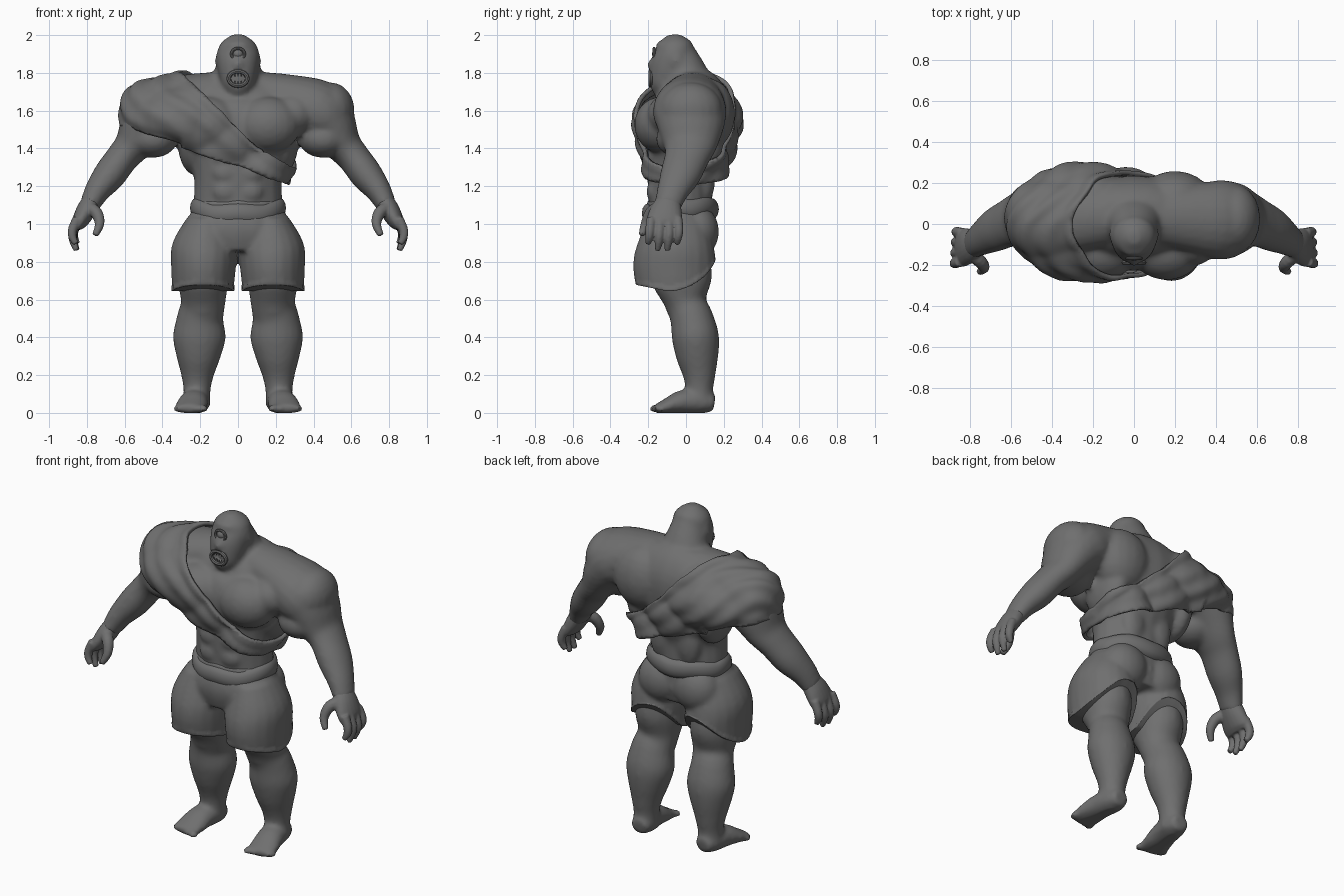
import bpy, bmesh, math
from mathutils import Vector, Matrix

cube = bpy.data.objects.get("Cube")
if cube:
    bpy.data.objects.remove(cube, do_unlink=True)

grey = bpy.data.materials.new("stone_grey")
grey.use_nodes = True
grey.diffuse_color = (.16, .16, .16, 1)
grey.node_tree.nodes["Principled BSDF"].inputs["Base Color"].default_value = (.16, .16, .16, 1)
SIDES = (1, -1)


def limb(bm, rows, side=1, ref=(0, 1, 0), closed=False, n=20, steps=4):
    """Loft of ellipses along a smooth path; a row is x, y, z, radius, radius along ref."""
    rows = [Vector(r) for r in rows]
    count = len(rows)
    ref = Vector(ref)

    def pick(i):
        return rows[i % count] if closed else rows[min(max(i, 0), count - 1)]

    stations = []
    for i in range(count if closed else count - 1):
        a, b, c, d = (pick(i + k) for k in (-1, 0, 1, 2))
        for s in range(steps):
            t = s / steps
            stations.append(b + (c - a) * (t / 2) + (a * 2 - b * 5 + c * 4 - d) * (t * t / 2)
                            + (b * 3 - a - c * 3 + d) * (t ** 3 / 2))
    if not closed:
        stations.append(rows[-1])
    total = len(stations)
    centres = [Vector(s[:3]) for s in stations]
    rings = []
    for i, s in enumerate(stations):
        if closed:
            along = centres[(i + 1) % total] - centres[i - 1]
        else:
            along = centres[min(i + 1, total - 1)] - centres[max(i - 1, 0)]
        along.normalize()
        v_axis = (ref - along * ref.dot(along)).normalized()
        u_axis = v_axis.cross(along)
        ring = []
        for k in range(n):
            ang = math.tau * k / n
            p = centres[i] + u_axis * (s[3] * math.cos(ang)) + v_axis * (s[4] * math.sin(ang))
            ring.append(bm.verts.new((p.x * side, p.y, p.z)))
        rings.append(ring)
    for i in range(total if closed else total - 1):
        r, q = rings[i], rings[(i + 1) % total]
        for k in range(n):
            bm.faces.new((r[k], r[(k + 1) % n], q[(k + 1) % n], q[k]))
    if not closed:
        bm.faces.new(rings[0])
        bm.faces.new(rings[-1])


def blob(bm, centre, radii, side=1):
    c = (centre[0] * side, centre[1], centre[2])
    bmesh.ops.create_uvsphere(bm, u_segments=20, v_segments=12, radius=1,
                              matrix=Matrix.Translation(c) @ Matrix.Diagonal((*radii, 1)))


def finish(name, bm, voxel=0, smooth=0):
    """Make the object; with a voxel size, fuse its parts into one skin."""
    bmesh.ops.recalc_face_normals(bm, faces=bm.faces)
    mesh = bpy.data.meshes.new(name)
    bm.to_mesh(mesh)
    bm.free()
    ob = bpy.data.objects.new(name, mesh)
    bpy.context.collection.objects.link(ob)
    if voxel:
        mod = ob.modifiers.new("fuse", 'REMESH')
        mod.mode = 'VOXEL'
        mod.voxel_size = voxel
        mod = ob.modifiers.new("soften", 'SMOOTH')
        mod.factor, mod.iterations = .5, smooth
        deps = bpy.context.evaluated_depsgraph_get()
        baked = bpy.data.meshes.new_from_object(ob.evaluated_get(deps))
        ob.modifiers.clear()
        ob.data = baked
    ob.data.materials.clear()
    ob.data.materials.append(grey)
    ob.data.polygons.foreach_set("use_smooth", [True] * len(ob.data.polygons))
    bpy.ops.object.select_all(action='DESELECT')
    ob.select_set(True)
    bpy.context.view_layer.objects.active = ob
    bpy.ops.object.shade_smooth_by_angle(angle=math.radians(40))
    return ob


# Body: torso, neck and head
bm = bmesh.new()
limb(bm, [(0, -.04, 1, .23, .17), (0, -.03, 1.12, .235, .17), (0, -.03, 1.25, .235, .175),
          (0, -.01, 1.38, .28, .2), (0, 0, 1.5, .34, .23), (0, .03, 1.62, .36, .21),
          (0, .03, 1.72, .3, .17), (0, .02, 1.79, .17, .11)])
limb(bm, [(0, .03, 1.68, .19, .14), (0, -.01, 1.8, .13, .12), (0, -.05, 1.9, .1, .1)])
limb(bm, [(0, -.125, 1.682, .05, .05), (0, -.115, 1.72, .08, .082), (0, -.1, 1.77, .096, .1),
          (0, -.08, 1.83, .109, .112), (0, -.06, 1.9, .113, .105), (0, -.065, 1.96, .09, .09),
          (0, -.07, 2.003, .03, .03)])
blob(bm, (0, -.18, 1.845), (.025, .027, .03))
blob(bm, (0, -.11, 1.95), (.07, .052, .02))
for z in (1.17, 1.27, 1.36):
    for s in SIDES:
        blob(bm, (.065, -.165, z), (.07, .045, .062), s)
for s in SIDES:
    # Chest, back and ears
    blob(bm, (.16, -.13, 1.525), (.175, .145, .15), s)
    blob(bm, (.29, -.06, 1.58), (.13, .145, .12), s)
    blob(bm, (.2, .12, 1.58), (.18, .14, .19), s)
    blob(bm, (.23, .04, 1.44), (.09, .16, .18), s)
    blob(bm, (.09, .1, 1.25), (.08, .055, .15), s)
    blob(bm, (.11, -.05, 1.865), (.012, .03, .036), s)
    # Shoulder and arm
    limb(bm, [(.05, .04, 1.7, .11, .13), (.25, .03, 1.675, .12, .16), (.41, .02, 1.605, .165, .195),
              (.49, .025, 1.525, .14, .18), (.555, .02, 1.42, .1, .145), (.61, .005, 1.355, .087, .12),
              (.68, -.03, 1.26, .086, .108), (.745, -.07, 1.175, .068, .085),
              (.79, -.1, 1.09, .052, .07)], s)
    blob(bm, (.49, .025, 1.6), (.128, .17, .15), s)
    blob(bm, (.45, -.03, 1.45), (.13, .13, .1), s)
    # Leg, knee and foot
    limb(bm, [(.19, -.04, .85, .13, .16), (.185, -.02, .7, .134, .16), (.185, 0, .58, .117, .11),
              (.2, .03, .5, .124, .115), (.205, .05, .4, .14, .125), (.21, .06, .3, .118, .113),
              (.215, .07, .2, .087, .087), (.217, .07, .12, .072, .074), (.22, .07, .03, .072, .08)], s)
    blob(bm, (.185, -.06, .57), (.07, .05, .07), s)
    limb(bm, [(.215, .15, .05, .045, .05), (.22, .08, .06, .065, .072), (.235, -.02, .058, .063, .078),
              (.247, -.1, .036, .042, .086), (.25, -.165, .02, .022, .084)], s, (1, 0, 0))
    for i in range(4):
        blob(bm, (.183 + .045 * i, -.165 + .012 * i, .022), (.025, .032, .022), s)
body = finish("body", bm, .0135, 8)
for v in body.data.vertices:
    v.co.z = max(v.co.z, 0)
    # Hollow of the open mouth
    if v.co.y < -.12 and (v.co.x / .047) ** 2 + ((v.co.z - 1.77) / .036) ** 2 < 1:
        v.co.y += .04


# Draped cloth: a sheet over padded skin, trimmed between two slanting edges
def upper_edge(p):
    back = .06 * min(max(p.y / .15, 0), 1)
    return 1.49 + back - .95 * p.x + .9 * max(0, p.x) ** 2


def lower_edge(p):
    return min(1.31 - .36 * p.x, 1.47) + .3 * max(0, -.45 - p.x)


bm = bmesh.new()
bm.from_mesh(body.data)
blob(bm, (-.25, .01, 1.55), (.35, .285, .2))
blob(bm, (-.06, .005, 1.44), (.25, .262, .2))
blob(bm, (.13, .0, 1.31), (.15, .222, .17))
cloth = finish("shoulder_cloth", bm, .0135, 16)
bm = bmesh.new()
bm.from_mesh(cloth.data)
outside = []
for f in bm.faces:
    c = f.calc_center_median()
    if not lower_edge(c) < c.z < upper_edge(c) or c.x > .34:
        outside.append(f)
bmesh.ops.delete(bm, geom=outside, context='FACES')
for step in range(10):
    moved = {}
    for v in bm.verts:
        near = [e.other_vert(v).co for e in v.link_edges if e.is_boundary]
        if len(near) == 2:
            moved[v] = (v.co * 2 + near[0] + near[1]) / 4
    for v, co in moved.items():
        v.co = co
bm.normal_update()
lifted = {}
for v in bm.verts:
    top, low = upper_edge(v.co) - v.co.z, v.co.z - lower_edge(v.co)
    roll = .012 * math.exp(-(top / .045) ** 4)
    # The sash rolls outward at its lower edge, the sleeve tucks in
    hem_roll = (.006 if v.co.x > -.3 else -.014) * math.exp(-(low / .035) ** 2)
    fold = .005 * math.sin(46 * top + 7 * v.co.x + 4 * math.sin(9 * v.co.y))
    lifted[v] = v.co + v.normal * (.015 + roll + hem_roll + fold)
for v, co in lifted.items():
    v.co = co
bm.to_mesh(cloth.data)
bm.free()
thick = cloth.modifiers.new("thickness", 'SOLIDIFY')
thick.thickness, thick.offset = .022, -1

# Shorts with a hem rising to the back and towards the middle
bm = bmesh.new()
limb(bm, [(0, -.03, 1.12, .232, .175), (0, -.035, 1.05, .255, .18), (0, -.045, .96, .3, .195),
          (0, -.045, .86, .26, .17)])
for s in SIDES:
    limb(bm, [(.16, -.05, 1.02, .11, .155), (.178, -.055, .88, .171, .205),
              (.183, -.06, .76, .171, .22), (.188, -.05, .58, .155, .19)], s)
    blob(bm, (.12, .06, .96), (.14, .115, .14), s)
shorts = finish("shorts", bm, .0135, 6)
for v in shorts.data.vertices:
    hem = .645 + 2.2 * max(0, v.co.y + .09) ** 2 + .2 * max(0, -.1 - v.co.y)
    hem += 2 * max(0, v.co.y) * max(0, .3 - abs(v.co.x))
    if v.co.z < hem + .02:
        v.co.x += math.copysign(.006, abs(v.co.x) - .186) * math.copysign(1, v.co.x)
    v.co.z = max(v.co.z, hem)


def loop(centre, rx, rz, r, count=16):
    """Rows of an upright oval."""
    x, y, z = centre
    return [(x + rx * math.cos(a), y, z + rz * math.sin(a), r, r)
            for a in (math.tau * i / count for i in range(count))]


# Rolled waistband, sagging at the front
bm = bmesh.new()
rows = []
for i in range(20):
    a = math.tau * i / 20
    sag = .035 * max(0, -math.sin(a)) + .006 * math.sin(5 * a)
    rows.append((.22 * math.cos(a), -.03 + .17 * math.sin(a), 1.085 - sag, .034, .054))
limb(bm, rows, ref=(0, 0, 1), closed=True, n=12)
finish("waistband", bm)

# Hands
for s, name in zip(SIDES, ("left_hand", "right_hand")):
    bm = bmesh.new()
    limb(bm, [(.775, -.09, 1.12, .05, .066), (.805, -.105, 1.07, .052, .085),
              (.838, -.115, 1.01, .042, .095), (.852, -.115, .98, .025, .085)], s)
    limb(bm, [(.8, -.14, 1.09, .035, .035), (.75, -.185, 1.06, .033, .033),
              (.733, -.215, 1, .026, .026), (.757, -.235, .94, .017, .017)], s, n=10)
    for i in range(4):
        x, y, spread = .85 - .003 * i, -.185 + .047 * i, .004 * (i - 1.5)
        drop = .035 * (i in (1, 2))
        limb(bm, [(x, y, 1.03, .026, .026), (x + .026, y + spread, .97 - drop / 3, .025, .025),
                  (x + .026, y + spread - .004, .93 - drop / 2, .022, .022),
                  (x + .008, y + spread - .01, .895 - drop, .015, .015)], s, n=10)
    finish(name, bm, .007, 3)

# Single eye with its lid
bm = bmesh.new()
blob(bm, (0, -.15, 1.9), (.03, .03, .03))
limb(bm, loop((0, -.169, 1.9), .034, .03, .008), closed=True, n=8, steps=2)
finish("eye", bm)

# Lips and teeth
bm = bmesh.new()
limb(bm, loop((0, -.188, 1.77), .05, .038, .011), closed=True, n=8, steps=2)
finish("lips", bm)
bm = bmesh.new()
for i in range(-2, 3):
    for up in SIDES:
        place = Matrix.Translation((.017 * i, -.182, 1.77 + up * (.025 - .003 * abs(i))))
        turn = Matrix.Rotation(math.pi if up > 0 else 0, 4, 'X')
        bmesh.ops.create_cone(bm, cap_ends=True, segments=6, radius1=.009, radius2=.002,
                              depth=.026, matrix=place @ turn)
finish("teeth", bm)
